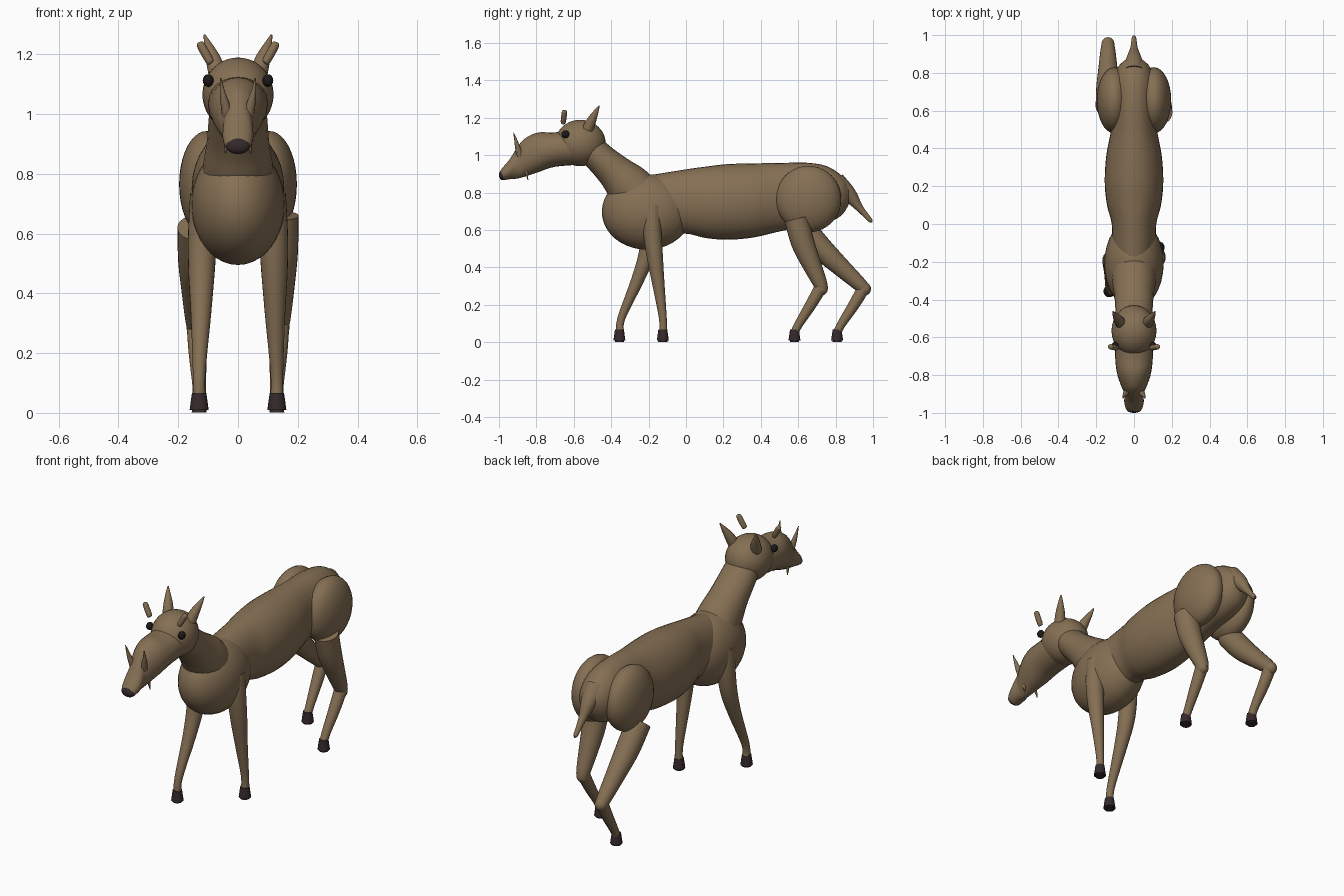
import bpy, bmesh, math
from mathutils import Vector

if "Cube" in bpy.data.objects:
    bpy.data.objects.remove(bpy.data.objects["Cube"])


def material(name, rgb):
    m = bpy.data.materials.new(name)
    m.use_nodes = True
    m.diffuse_color = (*rgb, 1)
    m.node_tree.nodes["Principled BSDF"].inputs["Base Color"].default_value = (*rgb, 1)
    return m


HIDE = material("brown hide", (0.235, 0.16, 0.088))
HOOF = material("dark hoof", (0.035, 0.022, 0.024))
EYE = material("black eye", (0.012, 0.01, 0.01))


def finish(name, bm, mat, angle=60):
    bmesh.ops.recalc_face_normals(bm, faces=bm.faces)
    mesh = bpy.data.meshes.new(name)
    bm.to_mesh(mesh)
    bm.free()
    mesh.materials.append(mat)
    ob = bpy.data.objects.new(name, mesh)
    bpy.context.collection.objects.link(ob)
    bpy.ops.object.select_all(action="DESELECT")
    ob.select_set(True)
    bpy.context.view_layer.objects.active = ob
    bpy.ops.object.shade_smooth_by_angle(angle=math.radians(angle))
    return ob


def ball(name, centre, radii, mat=HIDE):
    bm = bmesh.new()
    bmesh.ops.create_uvsphere(bm, u_segments=32, v_segments=20, radius=1)
    for v in bm.verts:
        v.co = Vector(c + p * r for c, p, r in zip(centre, v.co, radii))
    return finish(name, bm, mat)


def spline(points, steps):
    """Catmull-Rom curve through rows of x, y, z, side radius, upright radius."""
    rows = [points[0]] + points + [points[-1]]
    out = []
    for a, b, c, d in zip(rows, rows[1:], rows[2:], rows[3:]):
        for i in range(steps):
            t = i / steps
            out.append([0.5 * (2 * q + (r - p) * t + (2 * p - 5 * q + 4 * r - s) * t * t
                               + (3 * q - p - 3 * r + s) * t ** 3)
                        for p, q, r, s in zip(a, b, c, d)])
    return out + [list(points[-1])]


def tube(name, points, upright=False, sides=24, steps=5, mat=HIDE):
    """Loft ellipses along a path; upright keeps every ellipse facing the front."""
    rows = spline([list(p) + [p[3]] if len(p) == 4 else list(p) for p in points], steps)
    bm = bmesh.new()
    rings = []
    for i, row in enumerate(rows):
        before, after = rows[max(i - 1, 0)], rows[min(i + 1, len(rows) - 1)]
        t = Vector(after[:3]) - Vector(before[:3])
        t = Vector((0, 1, 0)) if upright else t.normalized()
        u = (Vector((1, 0, 0)) - t * t.x).normalized()
        w = t.cross(u)
        rings.append([bm.verts.new(Vector(row[:3]) + u * row[3] * math.cos(a) + w * row[4] * math.sin(a))
                      for a in (2 * math.pi * k / sides for k in range(sides))])
    for r, s in zip(rings, rings[1:]):
        for k in range(sides):
            bm.faces.new((r[k], r[k - 1], s[k - 1], s[k]))
    bm.faces.new(rings[0])
    bm.faces.new(rings[-1])
    return finish(name, bm, mat)


def hoof(name, x, y):
    bm = bmesh.new()
    bmesh.ops.create_cone(bm, cap_ends=True, segments=20, radius1=0.033, radius2=0.024, depth=0.065)
    bottom = [e for e in bm.edges if all(v.co.z < 0 for v in e.verts)]
    bmesh.ops.bevel(bm, geom=bottom, offset=0.008, segments=2, affect="EDGES")
    for v in bm.verts:
        v.co += Vector((x, y, 0.0345))
    finish(name, bm, HOOF, 40)


# Trunk
ball("chest", (0, -0.21, 0.697), (0.157, 0.24, 0.202))
tube("barrel", [
    (0, -0.25, 0.73, 0.09, 0.155),
    (0, -0.15, 0.735, 0.112, 0.165),
    (0, 0.0, 0.752, 0.118, 0.172),
    (0, 0.1, 0.748, 0.143, 0.19),
    (0, 0.22, 0.75, 0.155, 0.202),
    (0, 0.36, 0.758, 0.147, 0.198),
    (0, 0.5, 0.775, 0.122, 0.183),
    (0, 0.64, 0.79, 0.115, 0.17),
    (0, 0.75, 0.79, 0.11, 0.152),
    (0, 0.83, 0.785, 0.085, 0.108),
    (0, 0.87, 0.79, 0.045, 0.055)], upright=True, sides=32)
tube("tail", [
    (0, 0.8, 0.85, 0.06),
    (0, 0.87, 0.79, 0.042),
    (0, 0.93, 0.715, 0.02),
    (0, 0.985, 0.652, 0.012),
    (0, 0.992, 0.645, 0.004)])

# Neck and head
tube("neck", [
    (0, -0.55, 1.07, 0.09, 0.08),
    (0, -0.46, 0.985, 0.098, 0.083),
    (0, -0.38, 0.91, 0.104, 0.097),
    (0, -0.31, 0.84, 0.115, 0.12),
    (0, -0.22, 0.75, 0.125, 0.125)])
ball("cranium", (0, -0.565, 1.065), (0.119, 0.135, 0.124))
tube("muzzle", [
    (0, -0.55, 1.045, 0.1, 0.095),
    (0, -0.7, 1.03, 0.1, 0.092),
    (0, -0.79, 1.015, 0.09, 0.106),
    (0, -0.86, 0.988, 0.067, 0.102),
    (0, -0.9, 0.96, 0.05, 0.085),
    (0, -0.94, 0.927, 0.052, 0.055),
    (0, -0.975, 0.903, 0.044, 0.037),
    (0, -0.99, 0.896, 0.032, 0.026)], upright=True)
ball("nose", (0, -0.98, 0.894), (0.04, 0.02, 0.028), HOOF)

# Paired parts: the two sides differ only in the stride of the legs
for s, side in ((1, "left"), (-1, "right")):
    ball(side + "_eye", (s * 0.1, -0.645, 1.112), (0.018, 0.021, 0.021), EYE)
    tube(side + "_ear", [
        (s * 0.07, -0.525, 1.14, 0.03),
        (s * 0.083, -0.505, 1.185, 0.025),
        (s * 0.1, -0.482, 1.23, 0.014),
        (s * 0.112, -0.464, 1.265, 0.003)], sides=16)
    tube(side + "_antler_stub", [
        (s * 0.09, -0.657, 1.17, 0.007),
        (s * 0.095, -0.656, 1.178, 0.014),
        (s * 0.124, -0.65, 1.23, 0.014),
        (s * 0.129, -0.649, 1.24, 0.006)], sides=16)
    tube(side + "_snout_spike", [
        (s * 0.033, -0.885, 0.99, 0.02),
        (s * 0.045, -0.9, 1.04, 0.014),
        (s * 0.053, -0.91, 1.08, 0.008),
        (s * 0.058, -0.922, 1.12, 0.002)], sides=12)
    tube(side + "_fang", [
        (s * 0.04, -0.855, 0.915, 0.009),
        (s * 0.042, -0.845, 0.868, 0.002)], sides=10)
    ball(side + "_haunch", (s * 0.105, 0.655, 0.765), (0.092, 0.175, 0.178))

    # Front leg
    if s > 0:
        ys, hoof_y = (-0.18, -0.18, -0.168, -0.15, -0.124, -0.122), -0.124
    else:
        ys, hoof_y = (-0.19, -0.19, -0.21, -0.26, -0.345, -0.353), -0.356
    xs = (0.11, 0.118, 0.122, 0.124, 0.13, 0.13)
    zs = (0.73, 0.6, 0.47, 0.33, 0.13, 0.05)
    rs = (0.05, 0.049, 0.044, 0.034, 0.021, 0.022)
    tube(side + "_front_leg", [(s * x, y, z, r) for x, y, z, r in zip(xs, ys, zs, rs)])
    hoof(side + "_front_hoof", s * 0.13, hoof_y)

    # Hind leg, bent at the hock
    if s > 0:
        upper = [(0.59, 0.66), (0.625, 0.53), (0.675, 0.41), (0.717, 0.315)]
        hock, hoof_y = 0.722, 0.58
    else:
        upper = [(0.62, 0.62), (0.72, 0.505), (0.83, 0.4), (0.93, 0.308)]
        hock, hoof_y = 0.953, 0.808
    radii = (0.065, 0.062, 0.05, 0.038)
    thigh = [(s * 0.138, y, z, r) for (y, z), r in zip(upper, radii)]
    tube(side + "_thigh", thigh + [(s * 0.138, hock + 0.008, 0.275, 0.03)])
    ball(side + "_hock", (s * 0.138, hock, 0.285), (0.034, 0.036, 0.036))
    tube(side + "_hind_shank", [
        (s * 0.138, hock, 0.295, 0.034),
        (s * 0.135, hock - 0.055, 0.2, 0.03),
        (s * 0.13, hoof_y + 0.022, 0.095, 0.023),
        (s * 0.13, hoof_y, 0.05, 0.022)])
    hoof(side + "_hind_hoof", s * 0.13, hoof_y)
